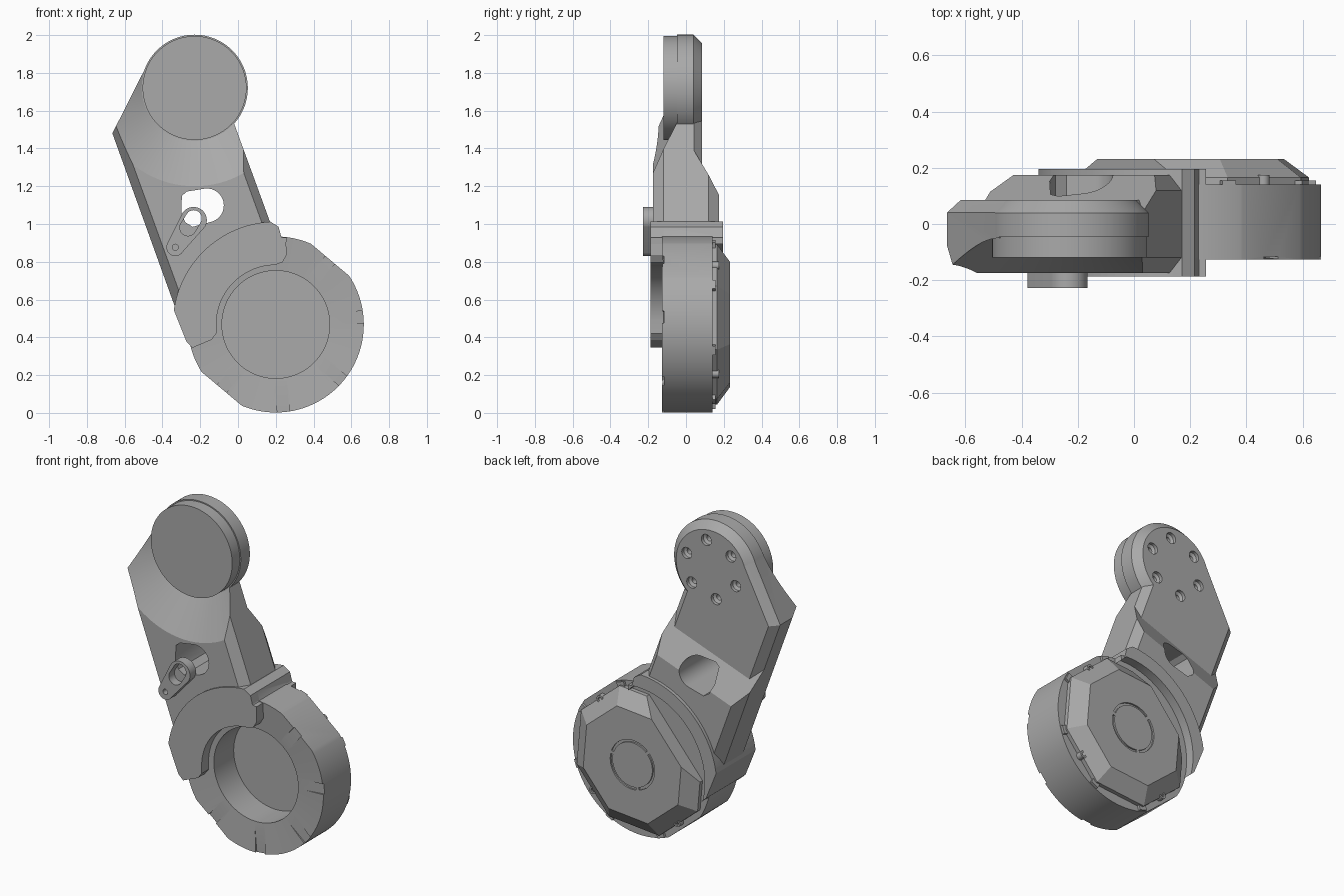
import bpy, bmesh
from math import sin, cos, radians, pi
from mathutils import Vector

cube = bpy.data.objects.get("Cube")
if cube:
    bpy.data.objects.remove(cube)

grey = bpy.data.materials.new("plain grey")
grey.use_nodes = True
COLOUR = (0.4, 0.4, 0.4, 1)
grey.diffuse_color = COLOUR
grey.node_tree.nodes["Principled BSDF"].inputs["Base Color"].default_value = COLOUR

HUB = (0.20, 0.468)      # centre of the lower housing (x, z)
HEAD = (-0.23, 1.72)     # centre of the upper disc (x, z)
TILT = radians(20)
ACROSS = Vector((cos(TILT), 0, sin(TILT)))
ALONG = Vector((-sin(TILT), 0, cos(TILT)))


def finish(name, bm):
    bmesh.ops.recalc_face_normals(bm, faces=bm.faces)
    mesh = bpy.data.meshes.new(name)
    bm.to_mesh(mesh)
    bm.free()
    mesh.materials.append(grey)
    obj = bpy.data.objects.new(name, mesh)
    bpy.context.collection.objects.link(obj)
    return obj


def polar(c, r, deg):
    return (c[0] + r * cos(radians(deg)), c[1] + r * sin(radians(deg)))


def arc(c, r, a0, a1, n=24):
    return [polar(c, r, a0 + (a1 - a0) * i / n) for i in range(n + 1)]


def clip(bm, co, no):
    """Keep the part of a solid behind a plane and close the cut."""
    geom = bm.verts[:] + bm.edges[:] + bm.faces[:]
    cut_geom = bmesh.ops.bisect_plane(bm, geom=geom, plane_co=co, plane_no=no,
                                      clear_outer=True)["geom_cut"]
    edges = [e for e in cut_geom if isinstance(e, bmesh.types.BMEdge)]
    bmesh.ops.edgeloop_fill(bm, edges=edges)


def prism(name, pts, y0, y1, clips=()):
    bm = bmesh.new()
    face = bm.faces.new([bm.verts.new((x, y0, z)) for x, z in pts])
    new = bmesh.ops.extrude_face_region(bm, geom=[face])["geom"]
    bmesh.ops.translate(bm, vec=(0, y1 - y0, 0),
                        verts=[v for v in new if isinstance(v, bmesh.types.BMVert)])
    for co, no in clips:
        clip(bm, co, no)
    return finish(name, bm)


def lathe(name, profile, c, segs=96, turn=0, clips=()):
    """Spin (radius, y) points about an axis along y; ends lie on the axis."""
    bm = bmesh.new()
    rings = []
    for r, y in profile:
        if r == 0:
            rings.append([bm.verts.new((c[0], y, c[1]))] * segs)
        else:
            ring = [polar(c, r, turn + 360 * i / segs) for i in range(segs)]
            rings.append([bm.verts.new((x, y, z)) for x, z in ring])
    for a, b in zip(rings, rings[1:]):
        if a[0] is a[1]:
            bm.faces.new(b)
        elif b[0] is b[1]:
            bm.faces.new(a)
        else:
            for i in range(segs):
                j = (i + 1) % segs
                bm.faces.new((a[i], a[j], b[j], b[i]))
    bmesh.ops.delete(bm, geom=[v for v in bm.verts if not v.link_faces], context='VERTS')
    for co, no in clips:
        clip(bm, co, no)
    return finish(name, bm)


def disc(name, c, r, y0, y1, segs=32):
    return lathe(name, [(0, y0), (r, y0), (r, y1), (0, y1)], c, segs)


def boolean(obj, operation, *others):
    for other in others:
        mod = obj.modifiers.new("cut", 'BOOLEAN')
        mod.operation, mod.object, mod.solver = operation, other, 'EXACT'
        bpy.context.view_layer.objects.active = obj
        bpy.ops.object.modifier_apply(modifier=mod.name)
        bpy.data.objects.remove(other)


def on_hub(u, v, y):
    return Vector((HUB[0], y, HUB[1])) + ACROSS * u + ALONG * v


def chamfer(u, y, du, dy):
    """Plane taking du by dy off the long edge at (u, y)."""
    su, sy = (1 if u > 0 else -1), (1 if y > 0 else -1)
    return on_hub(u - su * du, 0, y), ACROSS * su * dy + Vector((0, sy * du, 0))


LEFT, RIGHT = -0.468, 0.16

# Arm: thin upper part and thicker waist with a ramp at the back
outline = [(-0.48, 1.846), (-0.665, 1.48), (-0.265, 0.37), HUB, (0.17, 1.01), (-0.02, 1.53)]
corner = Vector((-0.665, 0.085, 1.48))
slant = Vector((-0.89, 0, 0.45))
arm = prism("arm", outline, -0.175, 0.085, [
    chamfer(LEFT, -0.175, 0.047, 0.1), chamfer(RIGHT, -0.175, 0.045, 0.06),
    chamfer(LEFT, 0.085, 0.045, 0.045), chamfer(RIGHT, 0.085, 0.045, 0.045),
    (corner - slant * 0.045, slant + Vector((0, 1, 0)))])
ramp = ALONG * 0.095 + Vector((0, 0.169, 0))
waist = prism("waist", outline, 0, 0.175, [
    (on_hub(0, 0.687, 0.175), ramp),
    chamfer(LEFT, 0.175, 0.05, 0.06), chamfer(RIGHT, 0.175, 0.045, 0.06)])
boolean(arm, 'UNION', waist)
boolean(arm, 'DIFFERENCE',
        lathe("dish_cutter", [(0, -0.05), (0.28, -0.05), (0.76, -0.3), (0, -0.3)], HEAD),
        disc("hub_cutter", HUB, 0.468, -0.4, 0.4, 96))

# Upper disc with chamfered back
head = lathe("head", [(0, -0.12), (0.275, -0.12), (0.275, -0.047), (0.282, -0.047),
                      (0.282, 0.04), (0.237, 0.085), (0, 0.085)], HEAD)

# Collar hugging the housing, with a front and a back jaw
shoulder = [(0.215, 0.985), (0.228, 0.935), (0.255, 0.895)]
foot = [(-0.24, 0.345), (-0.272, 0.375)]
outer = arc(HUB, 0.545, 172, 93)
collar = prism("collar", outer + shoulder + arc(HUB, 0.463, 83, 194) + foot, -0.187, 0.195)
front_jaw = prism("front_jaw", outer + shoulder + [(0.257, 0.835), (0.235, 0.797), (0.2, 0.785)]
                  + arc(HUB, 0.315, 95, 176) + [(-0.115, 0.42), (-0.14, 0.387)] + foot,
                  -0.187, -0.12)
back_jaw = prism("back_jaw", outer + shoulder + arc(HUB, 0.385, 84, 188)
                 + [(-0.18, 0.375)] + foot, 0.142, 0.195)
boolean(arm, 'UNION', head, collar, front_jaw, back_jaw)

# Opening through the waist and six screw holes in the head
window = arc((-0.165, 1.098), 0.09, -70, 95, 16) + [
    (-0.27, 1.172), (-0.297, 1.15), (-0.3, 1.06), (-0.28, 1.01), (-0.24, 0.985)]
boolean(arm, 'DIFFERENCE', prism("window_cutter", window, -0.4, 0.4))
for k in range(6):
    boolean(arm, 'DIFFERENCE', lathe("screw_cutter", [
        (0, 0.02), (0.018, 0.02), (0.018, 0.055), (0.034, 0.065), (0.034, 0.12), (0, 0.12)],
        polar(HEAD, 0.175, 79 + 60 * k), 24))

# Small link on the front of the waist
top_c, low_c = (-0.235, 1.02), (-0.332, 0.877)
link = prism("link", arc(top_c, 0.07, -30, 146) + arc(low_c, 0.047, 146, 330), -0.228, -0.17)
slot = arc((-0.235, 1.03), 0.043, -30, 146, 12) + arc((-0.265, 0.98), 0.043, 146, 330, 12)
boolean(link, 'DIFFERENCE', prism("slot_cutter", slot, -0.4, 0),
        disc("pin_cutter", low_c, 0.016, -0.4, 0, 20))


def side_plane(deg, dist):
    x, z = polar(HUB, dist, deg)
    return Vector((x, 0, z)), Vector((cos(radians(deg)), 0, sin(radians(deg))))


# Lower housing: open drum with two flats and a shallow dished rim
housing = lathe("housing", [(0, 0.08), (0.285, 0.08), (0.285, -0.112), (0.466, -0.127),
                            (0.466, 0.14), (0, 0.14)], HUB, 128,
                clips=[side_plane(50, 0.447), side_plane(230, 0.445)])


def radial_bar(name, deg, r0, r1, half, y0, y1):
    d = Vector((cos(radians(deg)), sin(radians(deg))))
    n = Vector((-d.y, d.x)) * half
    c = Vector(HUB)
    pts = [c + d * r0 - n, c + d * r1 - n, c + d * r1 + n, c + d * r0 + n]
    return prism(name, [tuple(p) for p in pts], y0, y1)


for k in range(5):
    boolean(housing, 'DIFFERENCE',
            radial_bar("groove_cutter", 50 - 45 * k, 0.3, 0.55, 0.032, -0.2, -0.116))

# Eight-sided back cover, cut straight beside the collar
side = 1 / cos(pi / 8)
cover = lathe("back_cover", [(0, 0.13), (0.41 * side, 0.13), (0.41 * side, 0.165),
                             (0.322 * side, 0.232), (0, 0.232)], HUB, 8, 27.5,
              clips=[side_plane(140, 0.3)])
for k in range(3):
    a = 20 + 120 * k
    boolean(cover, 'DIFFERENCE', prism("ring_cutter", arc(HUB, 0.15, a, a + 112)
                                       + arc(HUB, 0.135, a + 112, a), 0.222, 0.3))

# Cover screws on the flats and clips at the corners
parts = [arm, link, housing, cover]
for k in range(3):
    parts.append(lathe("cover_screw", [(0, 0.13), (0.022, 0.13), (0.022, 0.175), (0.011, 0.175),
                                       (0.011, 0.165), (0, 0.165)],
                       polar(HUB, 0.405, 50 - 90 * k), 20))
for k in range(5):
    parts.append(radial_bar("cover_clip", 72.5 - 45 * k, 0.42, 0.462, 0.025, 0.13, 0.155))

# Smooth curved walls, crisp edges
for obj in parts:
    bpy.ops.object.select_all(action='DESELECT')
    obj.select_set(True)
    bpy.context.view_layer.objects.active = obj
    bpy.ops.object.shade_smooth_by_angle(angle=radians(25))
